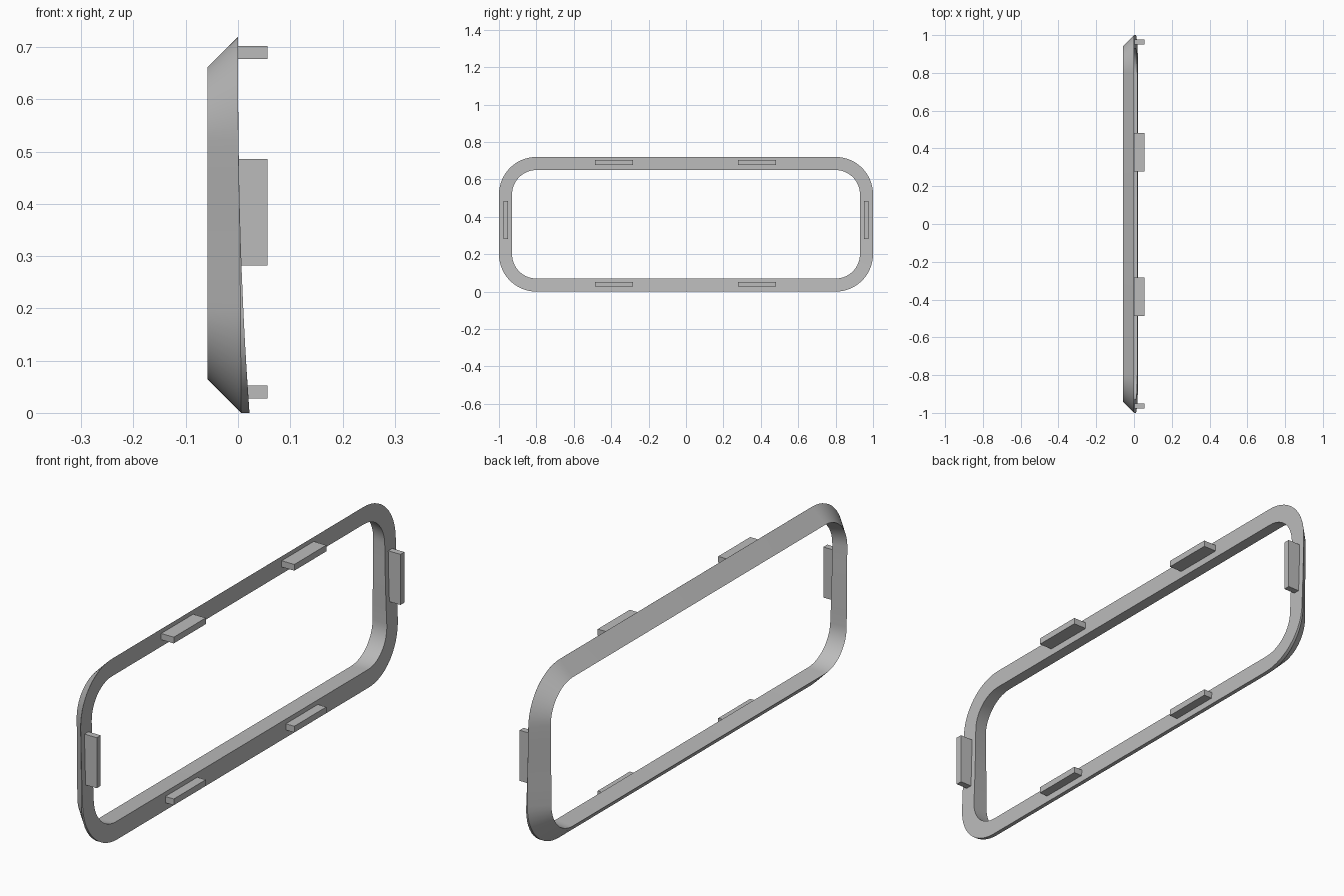
import bpy, bmesh, math

cube = bpy.data.objects.get("Cube")
if cube:
    bpy.data.objects.remove(cube, do_unlink=True)

grey = bpy.data.materials.new("plain grey")
grey.use_nodes = True
colour = (0.5, 0.5, 0.5, 1)
grey.diffuse_color = colour
grey.node_tree.nodes["Principled BSDF"].inputs["Base Color"].default_value = colour

HEIGHT, FRONT, TAB_END = 0.72, -0.058, 0.056
CORNER_Y, RADIUS = 0.8, 0.2


def finish(name, bm, smooth):
    bmesh.ops.recalc_face_normals(bm, faces=bm.faces)
    mesh = bpy.data.meshes.new(name)
    bm.to_mesh(mesh)
    bm.free()
    mesh.materials.append(grey)
    obj = bpy.data.objects.new(name, mesh)
    bpy.context.collection.objects.link(obj)
    if smooth:
        bpy.ops.object.select_all(action='DESELECT')
        obj.select_set(True)
        bpy.context.view_layer.objects.active = obj
        bpy.ops.object.shade_smooth_by_angle(angle=math.radians(30))


def outline(steps=14, side_steps=5):
    """Rounded rectangle as (corner y, corner z, angle) stations."""
    low, high = RADIUS, HEIGHT - RADIUS
    stations = []
    corners = [(CORNER_Y, high), (-CORNER_Y, high), (-CORNER_Y, low), (CORNER_Y, low)]
    for quarter, (y, z) in enumerate(corners):
        for i in range(steps + 1):
            stations.append((y, z, (quarter + i / steps) * math.pi / 2))
        # extra stations along the upright ends, where the back face bends
        if quarter % 2:
            start, end = (high, low) if quarter == 1 else (low, high)
            angle = math.pi if quarter == 1 else 2 * math.pi
            for i in range(1, side_steps):
                stations.append((y, start + (end - start) * i / side_steps, angle))
    return stations


# Bevelled frame with a gently curved back face
bm = bmesh.new()
rings = []
for y, z, angle in outline():
    def point(x, inset):
        r = RADIUS - inset
        return bm.verts.new((x, y + r * math.cos(angle), z + r * math.sin(angle)))

    def back(inset):
        level = 1 - (z + (RADIUS - inset) * math.sin(angle)) / HEIGHT
        return 0.022 * max(level, 0) ** 2.4, 0.001 + 0.005 * level

    outer_x, rim_x = back(0)
    rim_x = min(rim_x, outer_x - 0.0003)
    ridge = rim_x - FRONT
    rings.append([point(FRONT, ridge), point(rim_x, 0),
                  point(outer_x, 0), point(back(0.07)[0], 0.07)])
for a, b in zip(rings, rings[1:] + rings[:1]):
    for i in range(4):
        j = (i + 1) % 4
        bm.faces.new((a[i], a[j], b[j], b[i]))
finish("window_frame", bm, True)


# Mounting tabs on the back face
def tab(name, y, z, width, height):
    bm = bmesh.new()
    bmesh.ops.create_cube(bm, size=1)
    for v in bm.verts:
        v.co = (TAB_END * (v.co.x + 0.5), y + v.co.y * width, z + v.co.z * height)
    finish(name, bm, False)


LONG, THIN = 0.203, 0.025
for level, z in (("lower", 0.04), ("upper", 0.69)):
    for side, y in (("front", -0.386), ("back", 0.379)):
        tab(f"{level}_{side}_tab", y, z, LONG, THIN)
for side, y in (("front", -0.964), ("back", 0.964)):
    tab(f"{side}_end_tab", y, 0.384, THIN, LONG)
